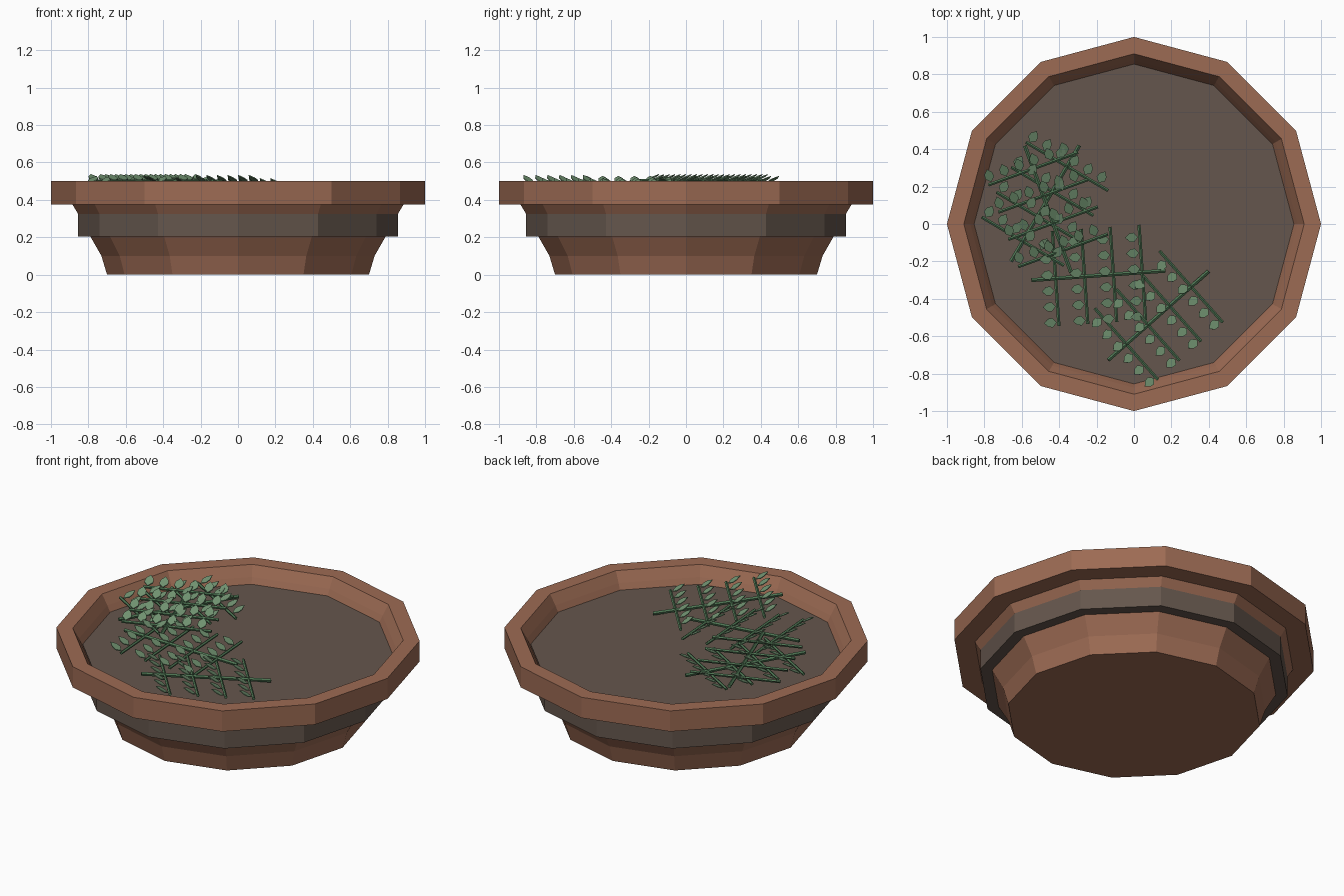
import bpy, bmesh, math
from mathutils import Matrix, Vector

if "Cube" in bpy.data.objects:
    bpy.data.objects.remove(bpy.data.objects["Cube"])


def mat(name, r, g, b):
    m = bpy.data.materials.new(name)
    m.diffuse_color = (r, g, b, 1)
    m.use_nodes = True
    m.node_tree.nodes["Principled BSDF"].inputs["Base Color"].default_value = m.diffuse_color
    return m


terracotta = mat("terracotta", 0.335, 0.147, 0.088)
soil_mat = mat("soil brown", 0.130, 0.094, 0.074)
stem_mat = mat("stem green", 0.075, 0.175, 0.085)
leaf_mat = mat("leaf green", 0.165, 0.290, 0.165)


def finish(bm, name, m):
    me = bpy.data.meshes.new(name)
    bm.to_mesh(me)
    bm.free()
    me.materials.append(m)
    ob = bpy.data.objects.new(name, me)
    bpy.context.collection.objects.link(ob)
    return ob


def lathe(name, profile, m, n=12):
    """Closed solid: rings of n points, capped at the first and last ring."""
    bm = bmesh.new()
    rings = [[bm.verts.new((r * math.cos(2 * math.pi * i / n),
                            r * math.sin(2 * math.pi * i / n), z))
              for i in range(n)] for r, z in profile]
    for a, b in zip(rings, rings[1:]):
        for i in range(n):
            j = (i + 1) % n
            bm.faces.new((a[i], a[j], b[j], b[i]))
    bm.faces.new(rings[0][::-1])
    bm.faces.new(rings[-1])
    bmesh.ops.recalc_face_normals(bm, faces=bm.faces)
    return finish(bm, name, m)


# Bowl: flared wall, heavy rim, sloping inside
lathe("bowl", [(0.70, 0), (0.73, 0.10), (0.79, 0.205), (0.855, 0.325),
               (0.885, 0.375), (1.0, 0.375), (1.0, 0.5), (0.91, 0.5),
               (0.875, 0.44), (0.85, 0.39)], terracotta)
# Soil disc, showing as a dark band through the wall
lathe("soil", [(0.855, 0.205), (0.855, 0.405)], soil_mat)


def rod(bm, a, b, r):
    a, b = Vector(a), Vector(b)
    d = b - a
    M = Matrix.Translation((a + b) / 2) @ d.to_track_quat('Z', 'Y').to_matrix().to_4x4()
    bmesh.ops.create_cone(bm, cap_ends=True, segments=5, radius1=r, radius2=r,
                          depth=d.length, matrix=M)


LEAF = [(0, 0), (0.025, 0.025), (0.052, 0.022), (0.078, 0),
        (0.052, -0.022), (0.025, -0.025)]


def sprig(name, x, y, z, angle, slope):
    """Main stem, four cross branches, six leaves along each branch."""
    M = (Matrix.Translation((x, y, z)) @ Matrix.Rotation(math.radians(angle), 4, 'Z')
         @ Matrix.Rotation(math.atan(-slope), 4, 'Y'))
    st, lf = bmesh.new(), bmesh.new()
    rod(st, (-0.36, 0, 0), (0.36, 0, 0), 0.011)
    tilt = math.radians(25)
    for k in range(4):
        bx = -0.23 + 0.155 * k
        rod(st, (bx, -0.255, 0), (bx, 0.255, 0), 0.009)
        for i in range(6):
            ly = -0.235 + 0.085 * i
            pts = [(bx - 0.01 - px * math.cos(tilt), ly + py, px * math.sin(tilt))
                   for px, py in LEAF]
            lo = [lf.verts.new(p) for p in pts]
            hi = [lf.verts.new((p[0], p[1], p[2] + 0.005)) for p in pts]
            lf.faces.new(lo)
            lf.faces.new(hi[::-1])
            for a in range(6):
                b = (a + 1) % 6
                lf.faces.new((lo[a], hi[a], hi[b], lo[b]))
    bmesh.ops.recalc_face_normals(lf, faces=lf.faces)
    for bm, part, m in ((st, "stems", stem_mat), (lf, "leaves", leaf_mat)):
        finish(bm, name + "_" + part, m).matrix_world = M


# Four sprigs lying in the bowl
sprig("front_sprig", 0.13, -0.49, 0.462, 41.5, -0.11)
sprig("middle_sprig", -0.19, -0.275, 0.475, 4, -0.05)
sprig("left_sprig", -0.475, 0.11, 0.49, 239.5, 0.0)
sprig("back_sprig", -0.46, 0.08, 0.50, -70, 0.0)
